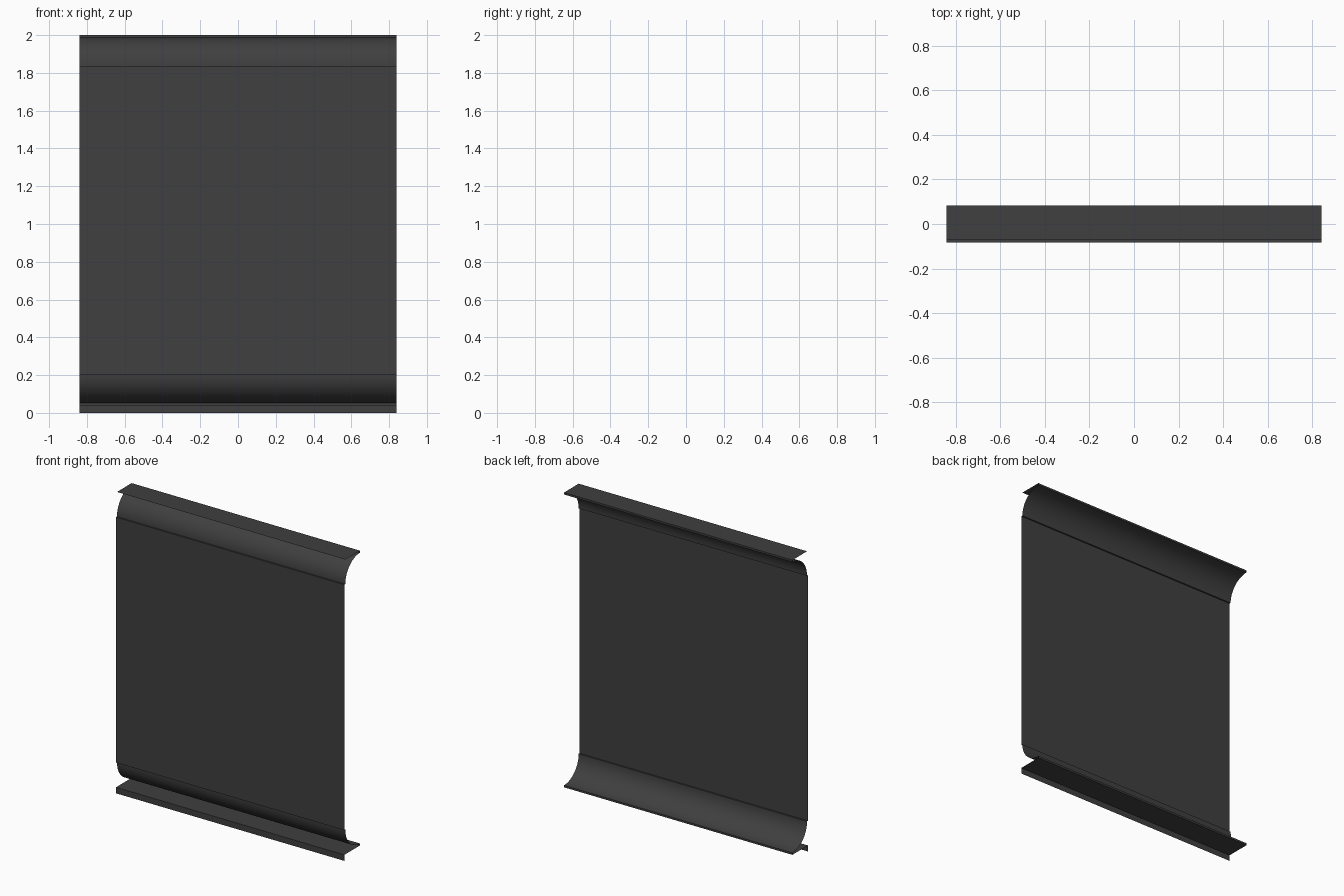
import bpy, bmesh, math

if "Cube" in bpy.data.objects:
    bpy.data.objects.remove(bpy.data.objects["Cube"])

HALF = 0.84            # half width along x
FRONT, INSET, BACK = -0.082, -0.072, 0.082
MID = 1.02             # mirror height of the moulded trim

mat = bpy.data.materials.new("dark_grey")
mat.diffuse_color = (0.05, 0.05, 0.05, 1)
mat.use_nodes = True
mat.node_tree.nodes["Principled BSDF"].inputs["Base Color"].default_value = mat.diffuse_color


def sheet(name, profile):
    """Extrude an open (y, z) profile along x as a thin sheet."""
    bm = bmesh.new()
    rows = [[bm.verts.new((x, y, z)) for y, z in profile] for x in (-HALF, HALF)]
    for i in range(len(profile) - 1):
        bm.faces.new((rows[0][i], rows[1][i], rows[1][i + 1], rows[0][i + 1]))
    mesh = bpy.data.meshes.new(name)
    bm.to_mesh(mesh)
    bm.free()
    obj = bpy.data.objects.new(name, mesh)
    bpy.context.collection.objects.link(obj)
    mesh.materials.append(mat)
    bpy.ops.object.select_all(action='DESELECT')
    obj.select_set(True)
    bpy.context.view_layer.objects.active = obj
    bpy.ops.object.shade_smooth_by_angle(angle=math.radians(30))
    return obj


def flip(profile):
    return [(y, 2 * MID - z) for y, z in reversed(profile)]


# Quarter-round cove with a small step at the panel and a lip at the back
Z0, Z1, N = 1.836, 1.987, 14
cove = [(FRONT, Z0)]
for i in range(N + 1):
    a = math.pi / 2 * i / N
    cove.append((BACK - (BACK - INSET) * math.cos(a), Z0 + (Z1 - Z0) * math.sin(a)))
cove_lip = cove + [(BACK, 2.0)]

# Main flat panel
sheet("main_panel", [(FRONT, 2 * MID - Z0), (FRONT, Z0)])

# Upper cove and its top plate
sheet("upper_cove", cove_lip)
sheet("top_plate", [(BACK, 2.0), (INSET, 2.0)])

# Lower cove, base plate and front skirt
sheet("lower_cove", flip(cove_lip))
sheet("base_plate", [(FRONT, 0.0), (FRONT, 0.04), (BACK, 0.04)])
